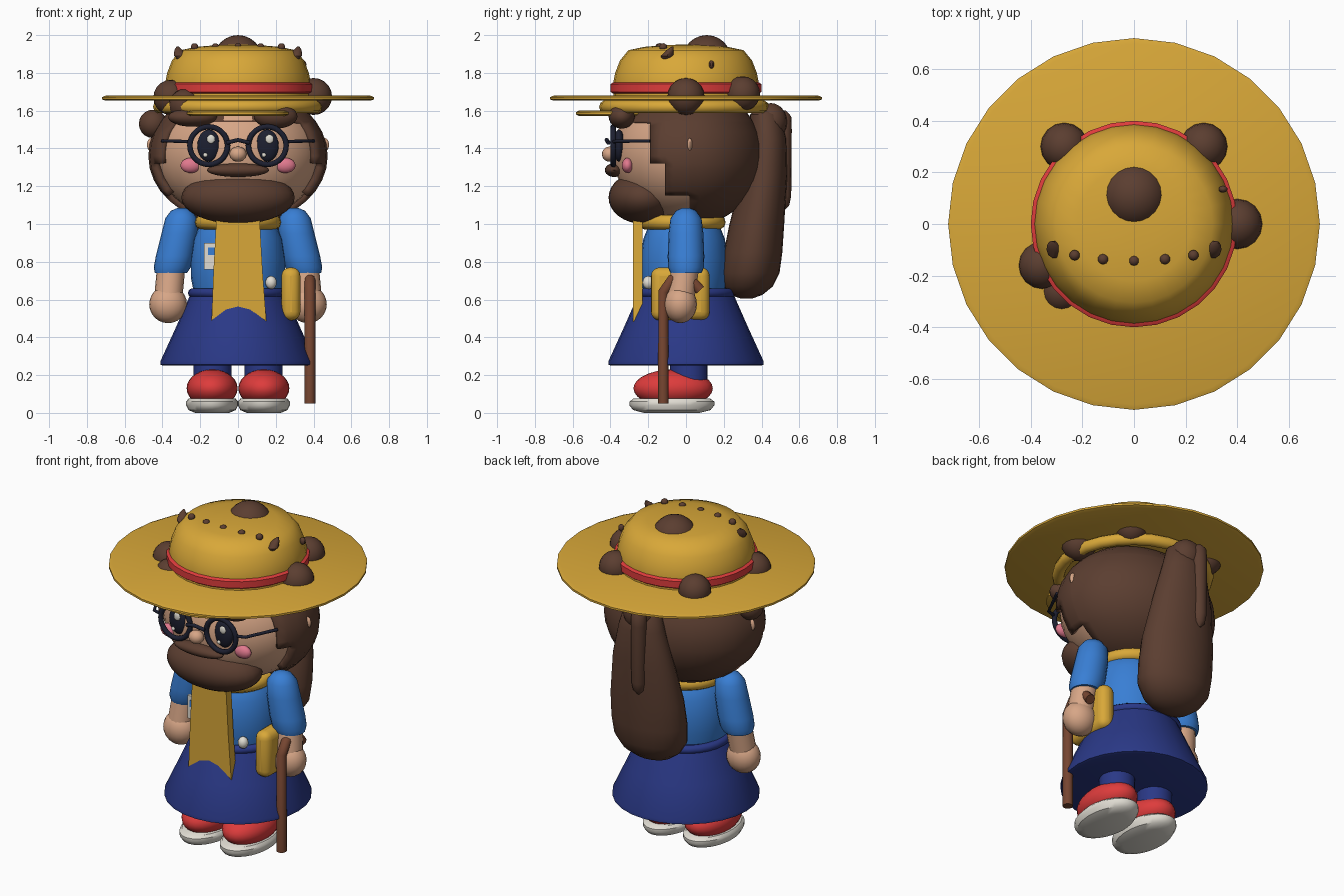
import bpy, bmesh, math
from mathutils import Vector

cube = bpy.data.objects.get("Cube")
if cube:
    bpy.data.objects.remove(cube)


def material(name, *rgb):
    m = bpy.data.materials.new(name)
    m.use_nodes = True
    m.diffuse_color = (*rgb, 1)
    m.node_tree.nodes["Principled BSDF"].inputs["Base Color"].default_value = (*rgb, 1)
    return m


YELLOW = material("straw yellow", .69, .39, .04)
BROWN = material("hair brown", .105, .048, .03)
RED = material("red", .73, .045, .045)
BLUE = material("shirt blue", .04, .21, .66)
NAVY = material("skirt navy", .023, .04, .24)
SKIN = material("skin", .68, .38, .24)
WHITE = material("off white", .75, .72, .65)
DARK = material("dark frame", .012, .014, .03)
PINK = material("cheek pink", .75, .19, .27)
WOOD = material("cane wood", .18, .06, .03)


def finish(bm, name, mat):
    bmesh.ops.recalc_face_normals(bm, faces=bm.faces)
    me = bpy.data.meshes.new(name)
    bm.to_mesh(me)
    bm.free()
    me.materials.append(mat)
    ob = bpy.data.objects.new(name, me)
    bpy.context.collection.objects.link(ob)
    return ob


def ball(name, mat, loc, size, segs=20):
    bm = bmesh.new()
    bmesh.ops.create_uvsphere(bm, u_segments=segs, v_segments=segs // 2 + 2, radius=1)
    for v in bm.verts:
        v.co = Vector(loc) + v.co * Vector(size)
    return finish(bm, name, mat)


def loft(name, mat, rings, segs=28):
    """Horizontal ellipses (x, y, z, rx, ry) joined into a closed skin."""
    bm = bmesh.new()
    loops = []
    for x, y, z, rx, ry in rings:
        angles = [math.tau * i / segs for i in range(segs)]
        loops.append([bm.verts.new((x + rx * math.cos(a), y + ry * math.sin(a), z)) for a in angles])
    for a, b in zip(loops, loops[1:]):
        for i in range(segs):
            j = (i + 1) % segs
            bm.faces.new((a[i], a[j], b[j], b[i]))
    bm.faces.new(loops[0])
    bm.faces.new(loops[-1])
    return finish(bm, name, mat)


def lathe(name, mat, profile, segs=28):
    return loft(name, mat, [(0, 0, z, r, r) for r, z in profile], segs)


def tube(name, mat, points, radius, closed=False):
    cu = bpy.data.curves.new(name, "CURVE")
    cu.dimensions = "3D"
    cu.bevel_depth = radius
    cu.bevel_resolution = 3
    cu.use_fill_caps = True
    sp = cu.splines.new("POLY")
    sp.points.add(len(points) - 1)
    for p, co in zip(sp.points, points):
        p.co = (*co, 1)
    sp.use_cyclic_u = closed
    cu.materials.append(mat)
    ob = bpy.data.objects.new(name, cu)
    bpy.context.collection.objects.link(ob)
    return ob


def circle(cx, cy, cz, r, upright=False, n=28):
    pts = []
    for i in range(n):
        c, s = r * math.cos(math.tau * i / n), r * math.sin(math.tau * i / n)
        pts.append((cx + c, cy, cz + s) if upright else (cx + c, cy + s, cz))
    return pts


def box(name, mat, loc, size, bevel=0):
    bm = bmesh.new()
    bmesh.ops.create_cube(bm, size=1)
    for v in bm.verts:
        v.co = Vector(loc) + v.co * Vector(size)
    ob = finish(bm, name, mat)
    if bevel:
        mod = ob.modifiers.new("round", "BEVEL")
        mod.width, mod.segments = bevel, 4
    return ob


# Straw hat: brim, crown, band, inner ring, bill
lathe("hat_brim", YELLOW, [(.70, 1.653), (.72, 1.66), (.72, 1.672), (.70, 1.68)])
lathe("hat_crown", YELLOW, [(.385, 1.66), (.385, 1.75), (.375, 1.8), (.35, 1.865), (.305, 1.92),
                            (.22, 1.938), (.1, 1.948), (.01, 1.95)])
lathe("hat_band", RED, [(.385, 1.69), (.4, 1.7), (.4, 1.74), (.385, 1.75)])
tube("cap_ring", YELLOW, circle(0, -.01, 1.62, .415), .035, True)
loft("cap_bill", YELLOW, [(0, -.38, z, r, r * .75) for r, z in ((.25, 1.572), (.27, 1.58), (.27, 1.592), (.25, 1.6))])

# Brown tufts, studs and horns on the hat
ball("hat_top_bun", BROWN, (0, .11, 1.87), (.13, .13, .13))
for i, (x, y, z, r) in enumerate([(.4, 0, 1.675, .098), (.27, .3, 1.69, .092), (-.27, .3, 1.69, .092),
                                  (-.355, -.16, 1.67, .093), (-.28, -.26, 1.63, .085),
                                  (-.45, .02, 1.53, .075)]):
    ball(f"hair_tuft_{i}", BROWN, (x, y, z), (r, r, r), 16)
for i, x in enumerate((-.23, -.12, 0, .12, .23)):
    ball(f"hat_stud_{i}", BROWN, (x, -.142 + x * x * .4, 1.937), (.021, .021, .02), 10)
for s in (-1, 1):
    loft("hat_horn", BROWN, [(s * .29, -.11, 1.86, .02, .02), (s * .305, -.1, 1.89, .034, .034),
                             (s * .315, -.085, 1.92, .022, .02), (s * .32, -.07, 1.94, .005, .005)], 10)
ball("hat_side_stud", BROWN, (.345, .135, 1.845), (.018, .014, .022), 10)

# Head and hair shell with the face opening cut away
ball("head", SKIN, (0, 0, 1.37), (.435, .385, .36), 32)
hair = ball("hair", BROWN, (0, .01, 1.36), (.475, .4, .37), 32)
bm = bmesh.new()
bm.from_mesh(hair.data)
for co, no in (((0, -.19, 0), (0, 1, 0)), ((0, -.11, 0), (0, 1, 0)), ((0, 0, 1.54), (0, 0, 1)),
               ((0, 0, 1.32), (0, 0, 1)), ((0, 0, 1.15), (0, 0, 1)), ((0, .02, 0), (0, 1, 0))):
    bmesh.ops.bisect_plane(bm, geom=bm.verts[:] + bm.edges[:] + bm.faces[:], plane_co=co, plane_no=no)
gone = []
for f in bm.faces:
    c = f.calc_center_median()
    limit = -.19 if c.z > 1.32 else -.11 if c.z > 1.15 else .02
    if c.z < 1.54 and c.y < limit:
        gone.append(f)
bmesh.ops.delete(bm, geom=gone, context="FACES")
bm.to_mesh(hair.data)
bm.free()
shell = hair.modifiers.new("thickness", "SOLIDIFY")
shell.thickness, shell.offset = .04, -1
ball("fringe_left", BROWN, (.2, -.34, 1.57), (.115, .07, .065))
ball("fringe_right", BROWN, (-.24, -.3, 1.565), (.13, .08, .05))
for s in (-1, 1):
    ball("ear", SKIN, (s * .46, .02, 1.42), (.022, .014, .035), 12)

# Ponytail, tie and loose strand
loft("ponytail", BROWN, [(0, y, z, rx, ry) for z, y, rx, ry in (
    (1.62, .42, .04, .03), (1.58, .42, .1, .08), (1.45, .43, .14, .1), (1.25, .415, .19, .12),
    (1.0, .375, .23, .145), (.85, .355, .235, .155), (.74, .34, .225, .155), (.67, .33, .18, .13),
    (.625, .32, .12, .085), (.605, .32, .04, .03))], 24)
ball("ponytail_tie", BROWN, (0, .45, 1.54), (.095, .085, .1))
loft("loose_strand", BROWN, [(-.04, .515, z, r, r) for z, r in (
    (1.6, .015), (1.57, .042), (1.5, .045), (1.15, .042), (1.1, .032), (1.075, .01))], 16)

# Face
ball("beard", BROWN, (0, -.225, 1.14), (.3, .185, .14), 28)
ball("moustache", BROWN, (0, -.38, 1.285), (.165, .05, .036))
ball("nose", SKIN, (0, -.405, 1.37), (.045, .04, .04), 16)
tube("glasses_bridge", DARK, [(-.06, -.41, 1.43), (0, -.42, 1.445), (.06, -.41, 1.43)], .011)
for s in (-1, 1):
    ball("cheek", PINK, (s * .25, -.31, 1.31), (.055, .03, .04), 16)
    ball("eye", DARK, (s * .155, -.355, 1.415), (.06, .03, .085))
    ball("eye_glint", WHITE, (s * .155 + .012, -.387, 1.45), (.022, .008, .024), 12)
    ball("eye_glint_small", WHITE, (s * .155 - .018, -.381, 1.365), (.012, .008, .012), 10)
    tube("glasses_rim", DARK, circle(s * .155, -.385, 1.415, .1, True), .015, True)
    tube("glasses_temple", DARK, [(s * .25, -.385, 1.435), (s * .31, -.37, 1.438), (s * .4, -.19, 1.44)], .009)

# Torso, skirt and belt
loft("shirt", BLUE, [(0, -.01, z, r, r * .92) for r, z in (
    (.23, .62), (.25, .72), (.25, .82), (.235, .92), (.2, 1.0), (.14, 1.05))])
lathe("skirt", NAVY, [(.395, .25), (.41, .255), (.41, .275), (.33, .45), (.255, .62), (.235, .655)])
tube("belt", NAVY, circle(0, 0, .635, .24), .025, True)

# Scarf
tube("scarf_collar", YELLOW, circle(0, -.02, 1.01, .19), .04, True)
outline = [(-.115, 1.02), (.115, 1.02), (.13, .75), (.15, .485), (.09, .53), (.02, .545),
           (-.05, .53), (-.14, .485), (-.13, .75)]
bm = bmesh.new()
face = bm.faces.new([bm.verts.new((x, -.28, z)) for x, z in outline])
grown = bmesh.ops.extrude_face_region(bm, geom=[face])
bmesh.ops.translate(bm, vec=(0, .05, 0), verts=[g for g in grown["geom"] if isinstance(g, bmesh.types.BMVert)])
finish(bm, "scarf_tail", YELLOW)

# Badge, button and hip pouch
box("badge", WHITE, (-.145, -.225, .83), (.07, .02, .14))
box("badge_patch", BLUE, (-.14, -.237, .855), (.04, .006, .04))
ball("button", WHITE, (.175, -.2, .69), (.03, .03, .035), 12)
box("hip_pouch", YELLOW, (.28, -.03, .63), (.1, .31, .28), .045)

# Arms, legs and shoes
for s in (-1, 1):
    loft("sleeve", BLUE, [(s * x, 0, z, r, r * .97) for x, z, r in (
        (.3, 1.085, .02), (.3, 1.07, .055), (.3, 1.03, .085), (.31, .95, .095), (.335, .83, .1),
        (.348, .77, .098), (.355, .74, .085))], 20)
    loft("forearm", SKIN, [(s * .355, -.005, .76, .075, .075), (s * .37, -.03, .6, .075, .075)], 18)
    ball("hand", SKIN, (s * .37, -.03, .575), (.1, .088, .1))
    lathe("leg", NAVY, [(.1, .1), (.1, .3)], 20).location = (s * .135, .015, 0)
    ball("shoe", RED, (s * .137, -.068, .13), (.135, .21, .1), 24)
    loft("shoe_sole", WHITE, [(s * .137, -.075, z, r, r * 1.64) for r, z in (
        (.09, 0), (.125, .015), (.137, .04), (.137, .06), (.125, .075))])

# Walking cane with a hooked handle
tube("cane", WOOD, [(.38, y, z) for y, z in ((-.12, .05), (-.12, .64), (-.075, .705), (-.02, .715),
                                             (.02, .71), (.075, .65))], .029)

bpy.ops.object.select_all(action="DESELECT")
for ob in bpy.context.scene.objects:
    if ob.type == "MESH":
        ob.select_set(True)
        bpy.context.view_layer.objects.active = ob
bpy.ops.object.shade_smooth_by_angle(angle=math.radians(40))
